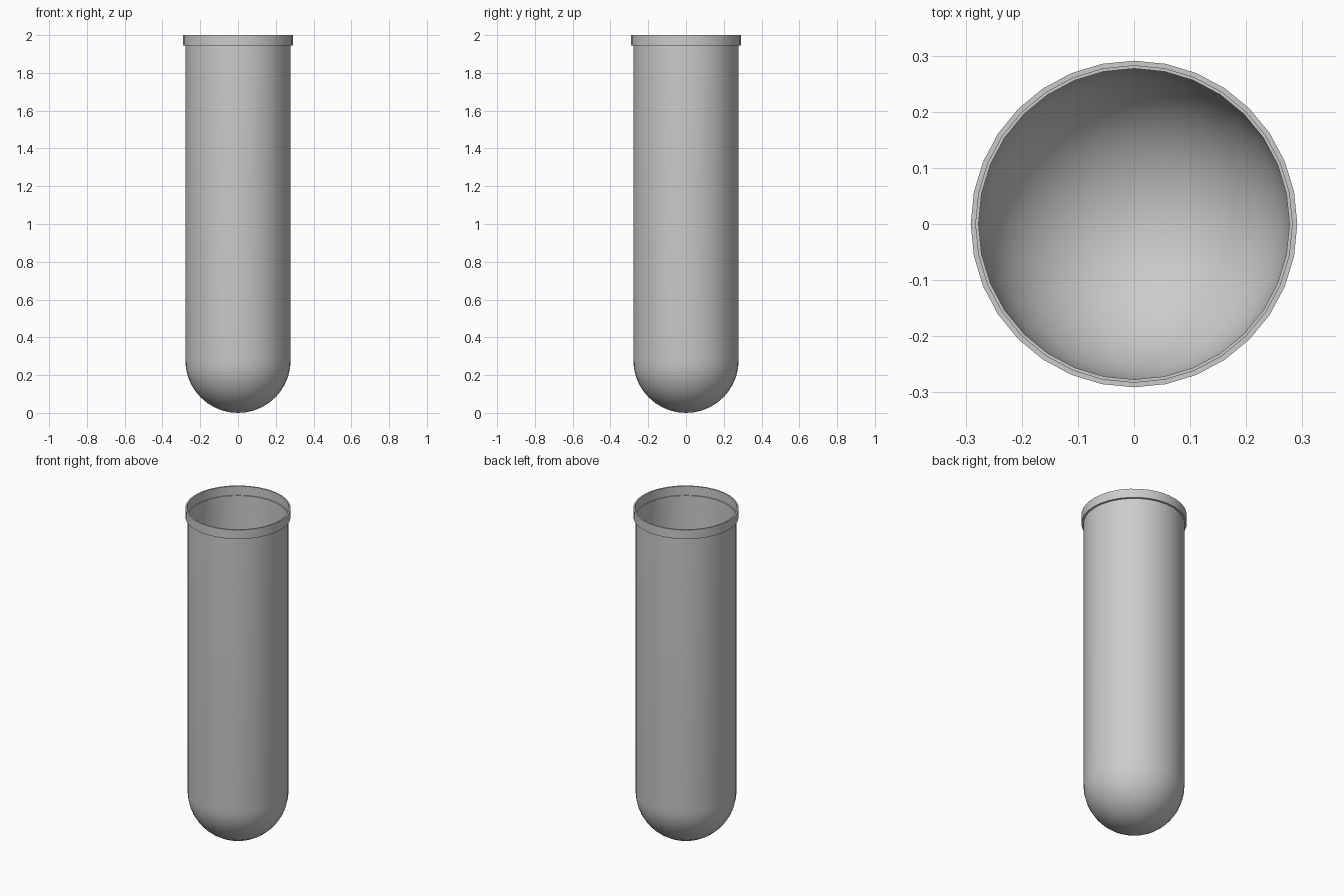
import bpy, bmesh
from math import sin, cos, pi

if "Cube" in bpy.data.objects:
    bpy.data.objects.remove(bpy.data.objects["Cube"])

SIDES = 32
OUTER, INNER = 0.279, 0.277      # thin tube wall
RIM_OUT, RIM_IN = 0.291, 0.282   # flared lip
RIM_Z, TOP = 1.945, 2.0
RINGS = 10


def bowl(radius):
    """Quarter circle from the bottom pole up to the wall."""
    return [(radius * sin(i * pi / 2 / RINGS), OUTER - radius * cos(i * pi / 2 / RINGS))
            for i in range(RINGS + 1)]


def lathe(name, profile):
    """Revolve an (r, z) profile around the z axis."""
    bm = bmesh.new()
    rings = []
    for r, z in profile:
        if r < 1e-6:
            rings.append([bm.verts.new((0, 0, z))] * SIDES)
        else:
            rings.append([bm.verts.new((r * cos(2 * pi * k / SIDES), r * sin(2 * pi * k / SIDES), z))
                          for k in range(SIDES)])
    for a, b in zip(rings, rings[1:]):
        for k in range(SIDES):
            n = (k + 1) % SIDES
            quad = list(dict.fromkeys((a[k], a[n], b[n], b[k])))
            bm.faces.new(quad)
    bmesh.ops.recalc_face_normals(bm, faces=bm.faces)
    mesh = bpy.data.meshes.new(name)
    bm.to_mesh(mesh)
    bm.free()
    obj = bpy.data.objects.new(name, mesh)
    bpy.context.collection.objects.link(obj)
    bpy.ops.object.select_all(action='DESELECT')
    obj.select_set(True)
    bpy.context.view_layer.objects.active = obj
    bpy.ops.object.shade_smooth_by_angle(angle=0.6)
    return obj


# Round-bottomed tube with stepped lip: outside up, over the rim, back down inside
rim = [(RIM_OUT, RIM_Z), (RIM_OUT, TOP), (RIM_IN, TOP), (RIM_IN, RIM_Z)]
profile = bowl(OUTER) + [(OUTER, RIM_Z)] + rim + [(INNER, RIM_Z)] + bowl(INNER)[::-1]
lathe("test_tube", profile)
